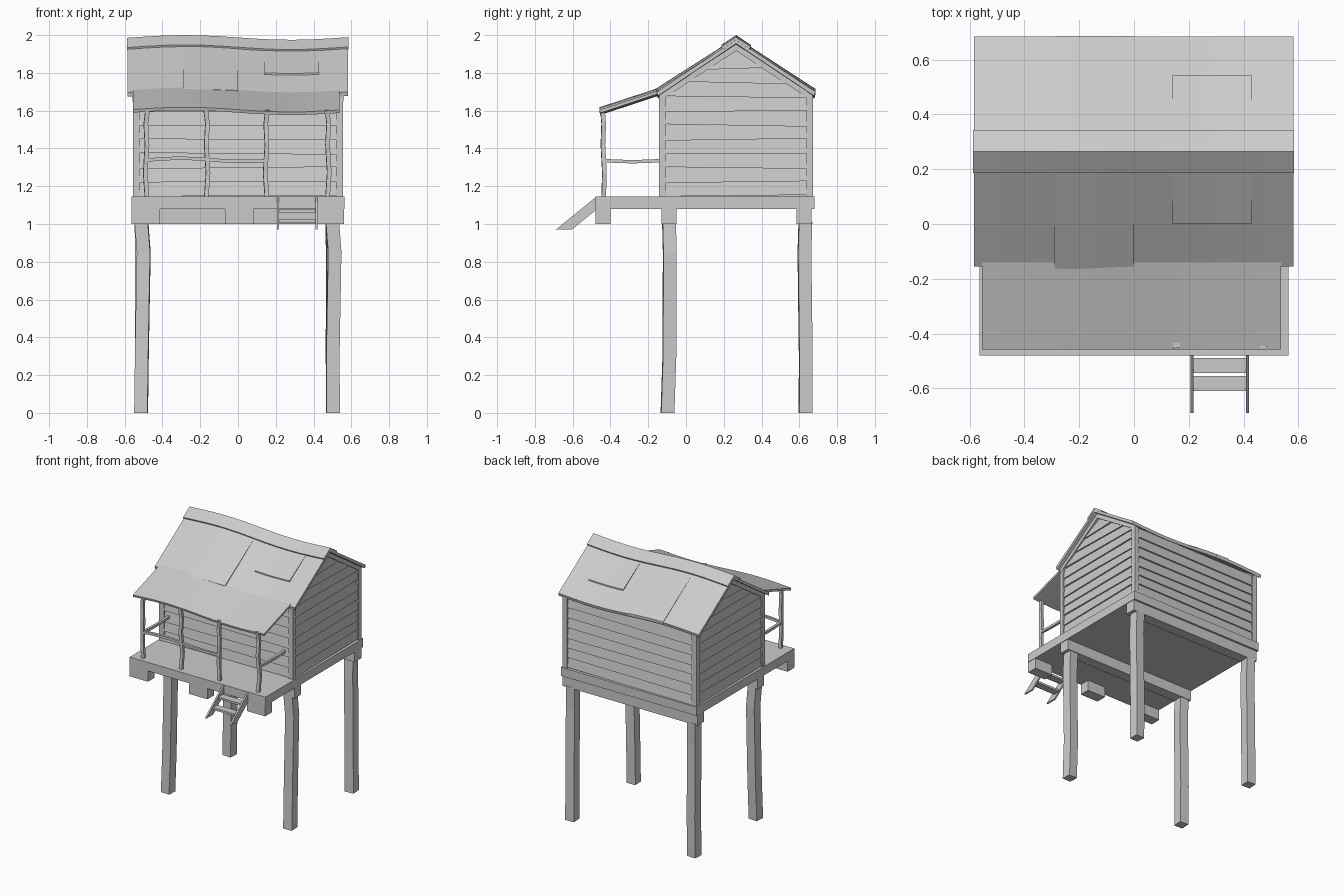
import bpy, bmesh, math, random
from mathutils import Vector

if "Cube" in bpy.data.objects:
    bpy.data.objects.remove(bpy.data.objects["Cube"])

random.seed(4)
RY, SL = 0.265, 0.66            # ridge y and roof slope


def loft(name, rings):
    """Closed solid through a list of equal-sized rings."""
    bm = bmesh.new()
    rows = [[bm.verts.new(p) for p in r] for r in rings]
    n = len(rows[0])
    for a, b in zip(rows, rows[1:]):
        for i in range(n):
            bm.faces.new((a[i], a[(i + 1) % n], b[(i + 1) % n], b[i]))
    bm.faces.new(rows[0])
    bm.faces.new(rows[-1][::-1])
    bmesh.ops.recalc_face_normals(bm, faces=bm.faces)
    me = bpy.data.meshes.new(name)
    bm.to_mesh(me)
    bm.free()
    ob = bpy.data.objects.new(name, me)
    bpy.context.collection.objects.link(ob)
    return ob


def box(name, x0, x1, y0, y1, z0, z1):
    return loft(name, [[(x0, y0, z), (x1, y0, z), (x1, y1, z), (x0, y1, z)] for z in (z0, z1)])


def extrude_x(name, x0, x1, prof):
    return loft(name, [[(x, y, z) for y, z in prof] for x in (x0, x1)])


def post(name, path, w, yaw=0.0):
    """Bent upright of square section."""
    r = w / math.sqrt(2)
    ang = [yaw + math.pi * (0.25 + 0.5 * k) for k in range(4)]
    return loft(name, [[(x + r * math.cos(a), y + r * math.sin(a), z) for a in ang] for x, y, z in path])


def wave(x):
    return -0.0125 - 0.0125 * math.sin(2 * math.pi * x / 1.12)


def wavy(name, x0, x1, prof, n=12):
    """Profile in y,z swept along x following the sagging ridge."""
    xs = [x0 + (x1 - x0) * i / n for i in range(n + 1)]
    return loft(name, [[(x, y, z + wave(x)) for y, z in prof] for x in xs])


def roof_z(y):
    return 1.988 - SL * abs(y - RY)


# Stilts
for fb, cy in (("front", -0.092), ("back", 0.63)):
    for lr, s in (("left", -1), ("right", 1)):
        j = 0.006 if fb == "front" else -0.003
        cx = s * 0.505
        path = [(cx - 0.008 + (0.006 if s > 0 else 0), cy - j, 0), (cx - 0.004, cy + 0.004, 0.3),
                (cx + j, cy + j, 0.85), (cx - 0.006, cy + 0.002, 1.01)]
        post(f"{fb}_{lr}_stilt", path, 0.07, 0.05 * s)

# Beams, joist ends and deck
box("front_beam", -0.56, 0.56, -0.13, -0.05, 1.0, 1.08)
box("back_beam", -0.56, 0.56, 0.585, 0.665, 1.0, 1.08)
for x0 in (-0.565, -0.07, 0.41):
    box("joist_block", x0, x0 + 0.152, -0.48, -0.40, 1.0, 1.08)
box("deck", -0.565, 0.565, -0.48, 0.68, 1.08, 1.145)

# House body
pk = 1.94
ya, yb, hx = -0.125, 0.655, 0.54
extrude_x("house_walls", -hx, hx, [(ya, 1.145), (yb, 1.145), (yb, pk - SL * (yb - RY)),
                                   (RY, pk), (ya, pk - SL * (RY - ya))])

# Lapped boards on front and back
for i in range(7):
    z = 1.147 + i * 0.075
    for nm, y, s in (("front", ya, -1), ("back", yb, 1)):
        t = random.uniform(-0.006, 0.006)
        rings = []
        for x, d in ((-0.525, t), (0.525, -t)):
            zz = max(1.146, z + d)
            rings.append([(x, y - s * 0.004, zz), (x, y + s * 0.014, zz),
                          (x, y + s * 0.002, zz + 0.078 if i < 6 else 1.68), (x, y - s * 0.004, zz + 0.07)])
        loft(f"{nm}_board", rings)

# Lapped boards on both gable sides
for i in range(10):
    z = 1.147 + i * 0.075
    for s in (-1, 1):
        t = random.uniform(-0.008, 0.008)
        rings = []
        for e in (-1, 1):
            lo = max(1.146, z + e * t)
            hi = min(lo + 0.078, pk)
            yl = RY + e * min(0.38, (pk - lo) / SL)
            yh = RY + e * min(0.38, max(0.005, (pk - hi) / SL))
            rings.append([(s * (hx - 0.004), yl, lo), (s * (hx + 0.013), yl, lo),
                          (s * (hx + 0.002), yh, hi), (s * (hx - 0.004), yh, hi)])
        loft("side_board", rings)

# Corner boards and gable rake trim
for s in (-1, 1):
    x0, x1 = sorted((s * 0.518, s * 0.557))
    box("front_corner_board", x0, x1, -0.142, -0.107, 1.145, 1.675)
    box("back_corner_board", x0, x1, 0.637, 0.672, 1.145, 1.675)
    x0, x1 = sorted((s * 0.535, s * 0.558))
    for e in (-1, 1):
        ye = RY + e * 0.406
        zt = 1.952
        extrude_x("rake_trim", x0, x1, [(RY, zt), (ye, zt - SL * 0.406),
                                        (ye, zt - SL * 0.406 - 0.035), (RY, zt - 0.035)])

# Main roof sheet and ridge cap
w = 0.42


def chevron(h, top, th):
    return [(RY - h, top - SL * h), (RY, top), (RY + h, top - SL * h),
            (RY + h - 0.006, top - SL * h - th), (RY, top - th), (RY - h + 0.006, top - SL * h - th)]


wavy("main_roof", -0.585, 0.582, chevron(w, 1.988, 0.022))
wavy("ridge_cap", -0.588, 0.584, chevron(0.078, 2.0, 0.014))


# Loose roof panels and patches
def patch(name, x0, x1, y0, y1, d0, d1, skew=0.0):
    n = 6
    rings = []
    for i in range(n + 1):
        x = x0 + (x1 - x0) * i / n
        a = y0 + skew * i / n
        rings.append([(x, a, roof_z(a) + d0 + wave(x)), (x, y1, roof_z(y1) + d1 + wave(x)),
                      (x, y1, roof_z(y1) - 0.008 + wave(x)), (x, a, roof_z(a) - 0.008 + wave(x))])
    loft(name, rings)


patch("front_roof_panel", -0.29, 0.0, -0.168, 0.195, 0.009, 0.001, 0.013)
patch("back_roof_panel", -0.29, 0.0, 0.686, 0.34, 0.005, 0.001)
patch("front_roof_patch", 0.14, 0.43, 0.0, 0.19, 0.009, 0.002)
patch("back_roof_patch", 0.14, 0.43, 0.545, 0.345, 0.009, 0.002)

# Porch roof
wavy("porch_roof", -0.555, 0.537, [(-0.458, 1.618), (-0.14, 1.722), (-0.14, 1.706), (-0.453, 1.602)])

# Porch posts
for k, x in enumerate((-0.485, -0.165, 0.15, 0.477)):
    b = 0.006 if k % 2 else -0.006
    post("porch_post", [(x - b / 2, -0.436, 1.14), (x + b, -0.432, 1.27), (x - b / 2, -0.44, 1.42),
                        (x + b / 2, -0.436, 1.53), (x - b, -0.442, 1.604)], 0.023, 0.08)


# Porch rails
def rail(name, p, q, sag):
    p, q = Vector(p), Vector(q)
    side = Vector((q.y - p.y, p.x - q.x, 0)).normalized() * 0.009
    up = Vector((0, 0, 0.009))
    rings = []
    for i in range(5):
        c = p.lerp(q, i / 4) + Vector((0, 0, sag * math.sin(math.pi * i / 4)))
        rings.append([c - side - up, c + side - up, c + side + up, c - side + up])
    loft(name, rings)


rail("front_rail", (-0.485, -0.436, 1.338), (-0.165, -0.436, 1.342), 0.008)
rail("front_rail", (-0.165, -0.436, 1.342), (0.15, -0.436, 1.335), -0.007)
for x in (-0.485, 0.48):
    rail("side_rail", (x, -0.436, 1.336), (x, -0.13, 1.336), -0.006)

# Steps
for x in (0.212, 0.415):
    extrude_x("step_stringer", x - 0.006, x + 0.006,
              [(-0.478, 1.142), (-0.69, 0.97), (-0.605, 0.97), (-0.478, 1.073)])
for y, z in ((-0.49, 1.07), (-0.555, 1.015)):
    box("step_tread", 0.212, 0.415, y - 0.055, y, z - 0.008, z + 0.008)
